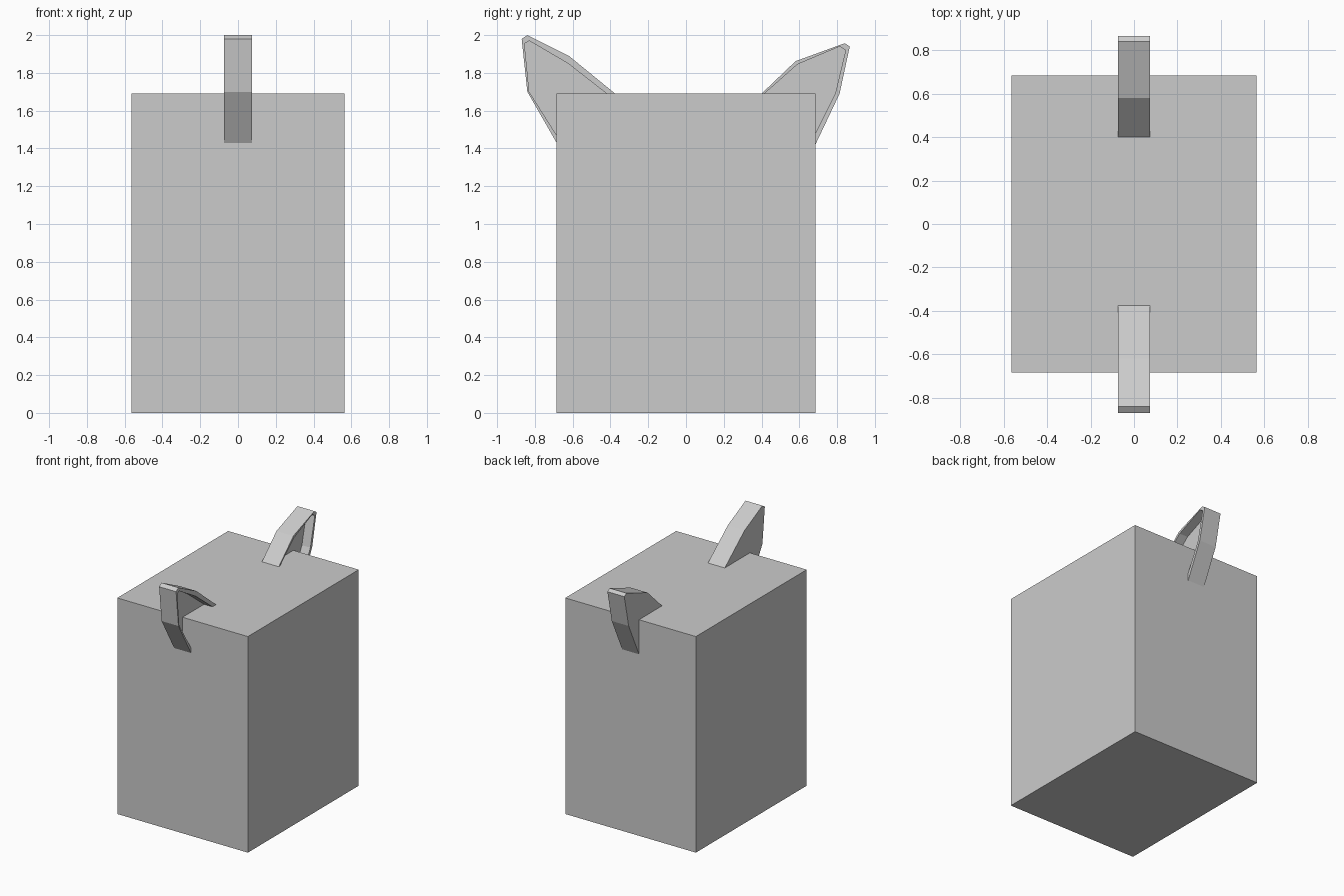
import bpy
import bmesh

if "Cube" in bpy.data.objects:
    bpy.data.objects.remove(bpy.data.objects["Cube"])


def make_object(name, bm):
    bmesh.ops.recalc_face_normals(bm, faces=bm.faces)
    mesh = bpy.data.meshes.new(name)
    bm.to_mesh(mesh)
    bm.free()
    obj = bpy.data.objects.new(name, mesh)
    bpy.context.collection.objects.link(obj)
    return obj


W, D, H = 1.13, 1.37, 1.69

# Main block
bm = bmesh.new()
bmesh.ops.create_cube(bm, size=1)
for v in bm.verts:
    v.co = (v.co.x * W, v.co.y * D, (v.co.z + 0.5) * H)
make_object("body_block", bm)


# Corner fin: flat on the -x side, recessed inside a thin rim on the +x side
def corner_fin(name, outer, inner, x_back=-0.073, x_floor=0.0, x_rim=0.073):
    bm = bmesh.new()
    sections = [(outer, x_back), (outer, x_rim), (inner, x_rim), (inner, x_floor)]
    loops = [[bm.verts.new((x, y, z)) for y, z in pts] for pts, x in sections]
    for a, b in zip(loops, loops[1:]):
        for i in range(len(outer) - 1):
            bm.faces.new((a[i], a[i + 1], b[i + 1], b[i]))
    # Side panels meet the block at its top edge
    corner_y = D / 2 if outer[0][0] > 0 else -D / 2
    for loop, x in ((loops[0], x_back), (loops[-1], x_floor)):
        bm.faces.new(loop + [bm.verts.new((x, corner_y, H))])
    return make_object(name, bm)


corner_fin(
    "front_fin",
    [(-0.685, 1.43), (-0.84, 1.70), (-0.87, 1.98), (-0.84, 2.0), (-0.62, 1.89), (-0.375, 1.69)],
    [(-0.685, 1.47), (-0.83, 1.70), (-0.855, 1.955), (-0.83, 1.97), (-0.625, 1.85), (-0.42, 1.69)],
)
corner_fin(
    "back_fin",
    [(0.685, 1.42), (0.813, 1.69), (0.867, 1.94), (0.84, 1.957), (0.58, 1.862), (0.40, 1.69)],
    [(0.685, 1.48), (0.79, 1.69), (0.845, 1.92), (0.815, 1.94), (0.59, 1.845), (0.415, 1.69)],
)
